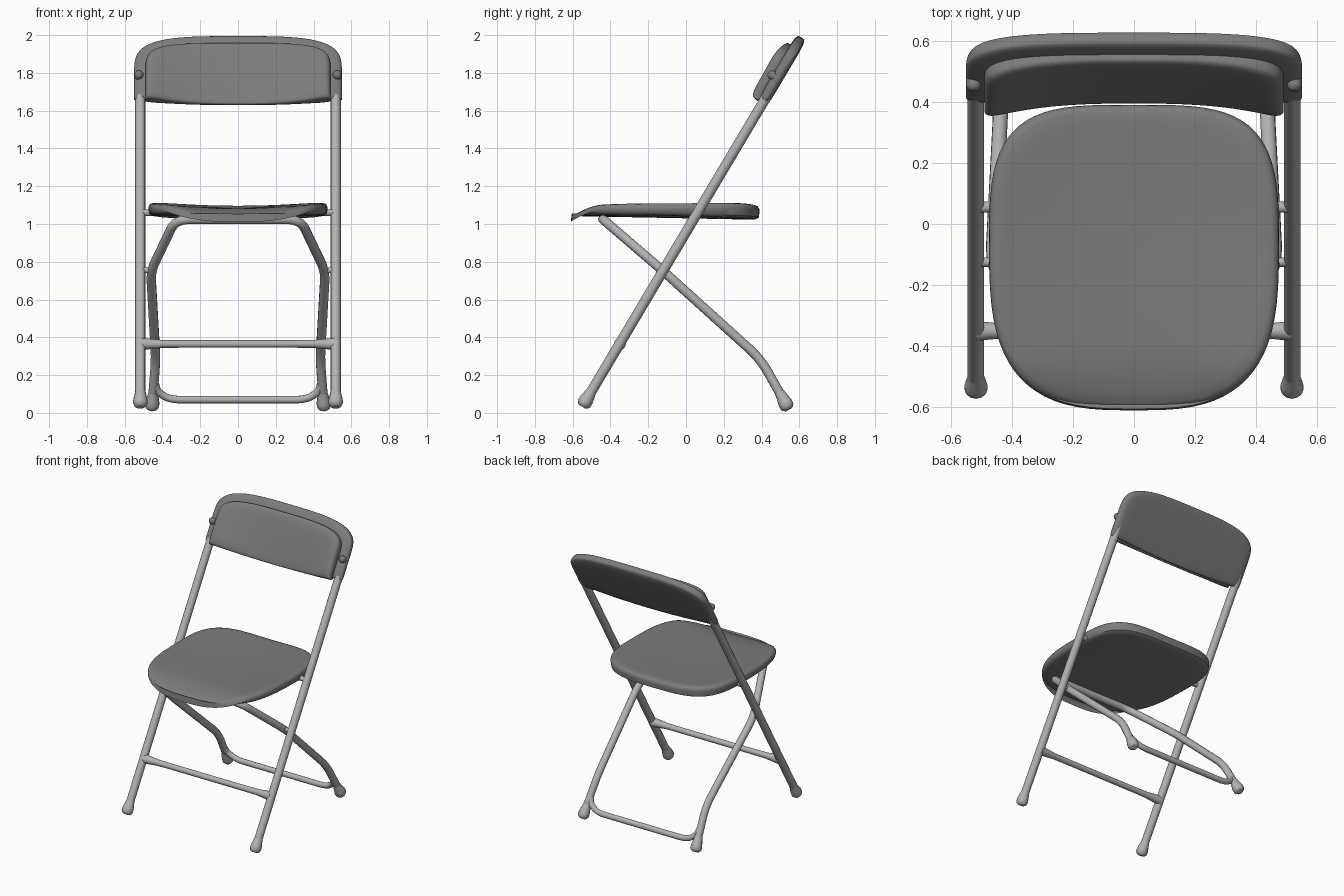
import bpy, math
from mathutils import Vector

cube = bpy.data.objects.get("Cube")
if cube:
    bpy.data.objects.remove(cube, do_unlink=True)


def material(name, value):
    m = bpy.data.materials.new(name)
    m.use_nodes = True
    col = (value, value, value, 1)
    m.diffuse_color = col
    m.node_tree.nodes["Principled BSDF"].inputs["Base Color"].default_value = col
    return m


PLASTIC = material("dark grey plastic", 0.2)
METAL = material("light grey metal", 0.45)


def finish(ob, mat):
    ob.data.materials.clear()
    ob.data.materials.append(mat)
    bpy.ops.object.select_all(action='DESELECT')
    ob.select_set(True)
    bpy.context.view_layer.objects.active = ob
    bpy.ops.object.shade_smooth_by_angle(angle=math.radians(50))
    return ob


def loft(name, rings, mat):
    """Skin a list of equal closed rings and cap both ends."""
    n = len(rings[0])
    verts = [p for r in rings for p in r]
    faces = [(i * n + j, i * n + (j + 1) % n, (i + 1) * n + (j + 1) % n, (i + 1) * n + j)
             for i in range(len(rings) - 1) for j in range(n)]
    faces += [tuple(reversed(range(n))), tuple(range(len(verts) - n, len(verts)))]
    me = bpy.data.meshes.new(name)
    me.from_pydata(verts, [], faces)
    ob = bpy.data.objects.new(name, me)
    bpy.context.collection.objects.link(ob)
    bpy.context.view_layer.objects.active = ob
    ob.select_set(True)
    bpy.ops.object.mode_set(mode='EDIT')
    bpy.ops.mesh.select_all(action='SELECT')
    bpy.ops.mesh.normals_make_consistent(inside=False)
    bpy.ops.object.mode_set(mode='OBJECT')
    return finish(ob, mat)


def fillet(points, r, steps=6):
    """Round the inner corners of a polyline."""
    pts = [Vector(p) for p in points]
    out = [pts[0]]
    for a, b, c in zip(pts, pts[1:], pts[2:]):
        s = b + (a - b).normalized() * min(r, (a - b).length * 0.45)
        e = b + (c - b).normalized() * min(r, (c - b).length * 0.45)
        for k in range(steps + 1):
            t = k / steps
            out.append(s * (1 - t) ** 2 + b * 2 * t * (1 - t) + e * t * t)
    return out + [pts[-1]]


def tube(name, points, radius, mat=METAL, radii=None):
    cu = bpy.data.curves.new(name, 'CURVE')
    cu.dimensions = '3D'
    cu.bevel_depth = radius
    cu.bevel_resolution = 4
    cu.use_fill_caps = True
    sp = cu.splines.new('POLY')
    sp.points.add(len(points) - 1)
    for i, p in enumerate(points):
        sp.points[i].co = (*p, 1)
        sp.points[i].radius = radii[i] if radii else 1
    ob = bpy.data.objects.new(name, cu)
    bpy.context.collection.objects.link(ob)
    bpy.ops.object.select_all(action='DESELECT')
    ob.select_set(True)
    bpy.context.view_layer.objects.active = ob
    bpy.ops.object.convert(target='MESH')
    return finish(bpy.context.object, mat)


def foot(name, base, direction):
    """Bulbous tip swelling at the floor end of a leg."""
    b, d = Vector(base), Vector(direction).normalized()
    shape = [(-0.02, 0.5), (-0.013, 0.8), (0, 1), (0.02, 1), (0.04, 0.9), (0.07, 0.74), (0.085, 0.68)]
    tube(name, [b + d * s for s, _ in shape], 0.038, METAL, [r for _, r in shape])


# Slanted frame shared by the front legs and the backrest
ALONG = Vector((0, 0.511, 0.86))
OUT = Vector((0, -0.86, 0.511))
ORIGIN = Vector((0, 0.4, 1.63))


def slanted(x, length, depth=0):
    return ORIGIN + ALONG * length + OUT * depth + Vector((x, 0, 0))


def power(v, e):
    return math.copysign(abs(v) ** e, v)


def back_slab(name, width, side, top, low, front, back, mat):
    """Curved rounded slab, built as a row of rounded upright sections."""
    rings, cols, n = [], 48, 36
    for i in range(cols + 1):
        u = math.sin(math.pi * (i / cols - 0.5)) * 0.9995
        lo = low(abs(u))
        hi = side + (top - side) * (1 - abs(u) ** 3.5) ** (1 / 3.5)
        thin = (1 - abs(u) ** 24) ** 0.4
        ring = []
        for j in range(n):
            a = 2 * math.pi * j / n
            t = 0.5 + 0.5 * power(math.sin(a), 0.4)
            w = power(math.cos(a), 0.4) * thin
            f, b = front(abs(u), t), back(abs(u), t)
            ring.append(slanted(u * width, lo + (hi - lo) * t, (f + b) / 2 + w * (f - b) / 2))
        rings.append(ring)
    return loft(name, rings, mat)


def pan_front(u, t):
    centre = 0.015 + 0.05 * t
    return centre + (0.09 - centre) * u ** 2.5


# Backrest: rear shell and the dished pan in front of it
back_slab("backrest_shell", 0.55, 0.19, 0.415, lambda u: 0.012 + 0.02 * u * u,
          lambda u, t: min(0.033, pan_front(u, t) - 0.02),
          lambda u, t: -0.03, PLASTIC)
back_slab("backrest_pan", 0.49, 0.19, 0.355, lambda u: 0.002 + 0.01 * u * u,
          pan_front, lambda u, t: -0.015, PLASTIC)


# Seat: concentric rounded rings with a dished top and a drooping front
def seat_ring(scale, height, top):
    ring, n = [], 72
    for j in range(n):
        a = 2 * math.pi * j / n
        c, s = math.cos(a), math.sin(a)
        e = 2 / (3.7 if s > 0 else 3.0)
        sy = power(s, e)
        x = scale * 0.475 * power(c, e) * (1 + 0.025 * min(sy, 0))
        y = -0.11 + scale * 0.5 * sy
        dish = min(1, (x / 0.46) ** 2)
        if top:
            z = 1.085 + 0.025 * dish + 0.012 * max(0, y / 0.39)
            z -= 0.045 * max(0, (-0.45 - y) / 0.16) ** 1.5
        else:
            z = 1.03 - 0.02 * y + 0.012 * dish
        ring.append((x, y, z + height))
    return ring


bottom = [(0.1, 0), (0.5, 0), (0.9, 0), (0.96, 0.003), (0.99, 0.012)]
upper = [(1, -0.03), (0.995, -0.017), (0.98, -0.005), (0.95, 0), (0.88, 0),
         (0.75, 0), (0.55, 0), (0.3, 0), (0.1, 0)]
loft("seat", [seat_ring(s, h, False) for s, h in bottom] +
     [seat_ring(s, h, True) for s, h in upper], PLASTIC)

# Legs, feet and joints, once per side
for sx, side in ((1, "left"), (-1, "right")):
    x = 0.517 * sx
    foot_point = slanted(x, -1.838)
    tube("front_leg_" + side, [foot_point, slanted(x, 0.12)], 0.027)
    foot("front_foot_" + side, foot_point, ALONG)
    rear_base = Vector((0.455 * sx, 0.535, 0.035))
    foot("rear_foot_" + side, rear_base, (-0.02 * sx, -0.13, 0.24))
    # Rivet on the backrest edge
    tube("backrest_rivet_" + side, [slanted(sx * 0.525, 0.165, d) for d in (0, 0.04, 0.05, 0.055)],
         0.024, PLASTIC, [1, 1, 0.8, 0.4])
    # Pins joining seat and rear frame to the front legs
    tube("seat_pivot_" + side, [(sx * 0.45, 0.055, 1.06), (x, 0.055, 1.06)], 0.018)
    tube("leg_pivot_" + side, [(sx * 0.46, -0.125, 0.755), (x, -0.125, 0.755)], 0.015)

# Rear frame: one bent tube running under the seat and down both sides
half = [(0.455, 0.535, 0.035), (0.435, 0.395, 0.285), (0.462, -0.12, 0.75), (0.33, -0.44, 1.025)]
mirror = [(-x, y, z) for x, y, z in reversed(half)]
tube("rear_frame", fillet(half + mirror, 0.08), 0.025)

# Low brace between the rear feet
brace = [(0.437, 0.47, 0.15), (0.425, 0.49, 0.11), (0.36, 0.505, 0.07)]
tube("rear_brace", fillet(brace + [(-x, y, z) for x, y, z in reversed(brace)], 0.06), 0.02)

# Crossbar between the front legs, flared at its ends
bar = [(-0.515, 1.6), (-0.47, 1.4), (-0.4, 1.05), (-0.3, 1), (0.3, 1), (0.4, 1.05), (0.47, 1.4), (0.515, 1.6)]
tube("front_crossbar", [(x, -0.35, 0.365) for x, _ in bar], 0.02, METAL, [r for _, r in bar])
